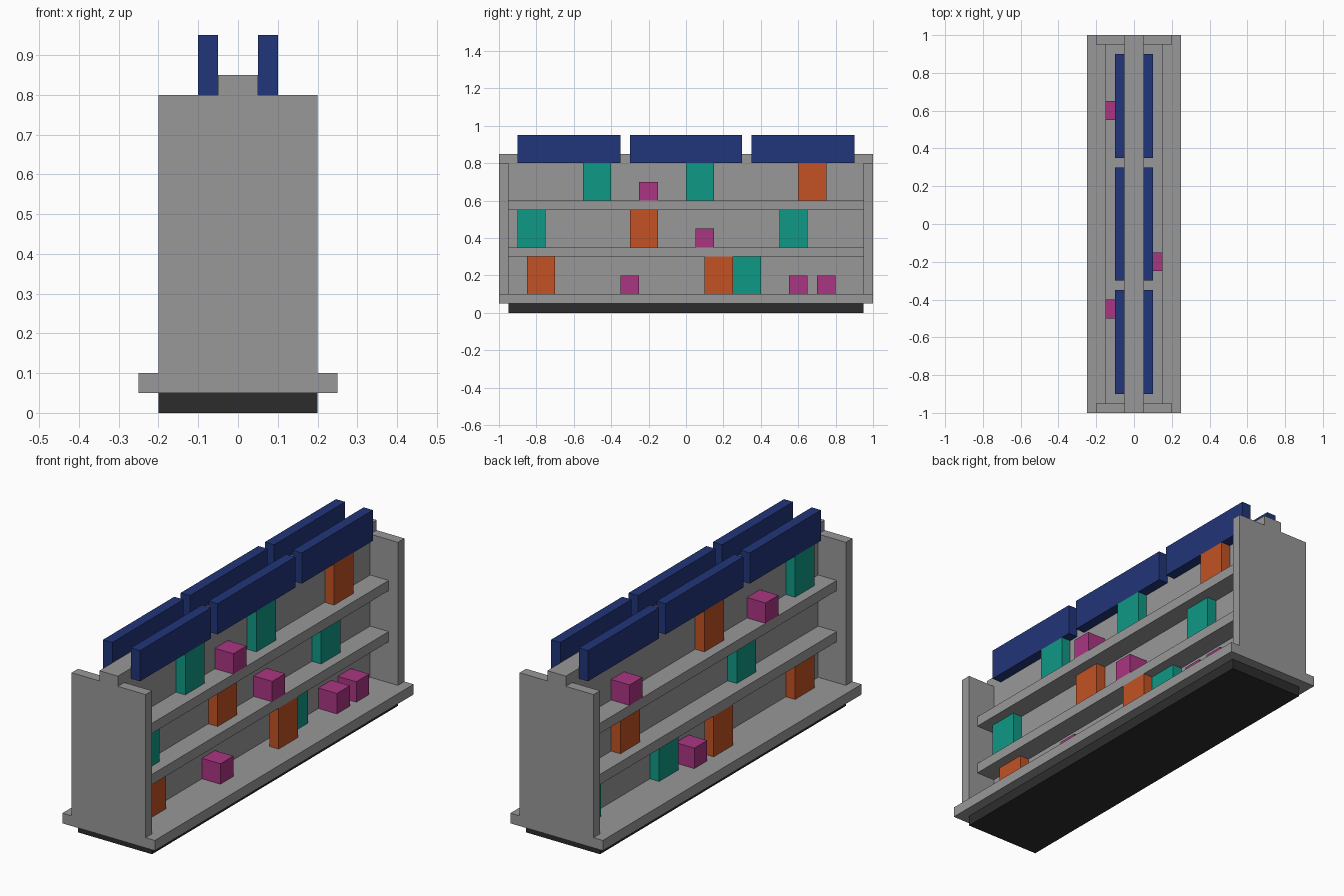
import bpy

cube = bpy.data.objects.get("Cube")
if cube:
    bpy.data.objects.remove(cube, do_unlink=True)


def material(name, rgb):
    """Flat colour from 0-255 display values, stored as linear."""
    lin = [((c / 255 + 0.055) / 1.055) ** 2.4 for c in rgb]
    m = bpy.data.materials.new(name)
    m.use_nodes = True
    m.diffuse_color = (*lin, 1)
    for node in m.node_tree.nodes:
        if node.type == 'BSDF_PRINCIPLED':
            node.inputs["Base Color"].default_value = (*lin, 1)
    return m


grey = material("shelf grey", (152, 152, 152))
black = material("plinth black", (44, 44, 44))
navy = material("sign navy", (33, 53, 122))
teal = material("teal", (15, 152, 133))
orange = material("orange", (194, 82, 35))
magenta = material("magenta", (170, 53, 130))


def box(name, x, y, z, mat):
    """Box from (min, max) ranges on each axis."""
    ranges = [sorted(r) for r in (x, y, z)]
    bpy.ops.mesh.primitive_cube_add(size=1, location=[(a + b) / 2 for a, b in ranges])
    ob = bpy.context.object
    ob.name = name
    ob.scale = [b - a for a, b in ranges]
    bpy.ops.object.transform_apply(location=False, rotation=False, scale=True)
    ob.data.materials.append(mat)
    return ob


# Base, centre wall and end panels
box("plinth", (-0.2, 0.2), (-0.95, 0.95), (0, 0.05), black)
box("base_deck", (-0.25, 0.25), (-1, 1), (0.05, 0.1), grey)
box("centre_wall", (-0.05, 0.05), (-1, 1), (0.1, 0.85), grey)
for end, s in (("front", -1), ("back", 1)):
    box(end + "_end_panel", (-0.2, 0.2), (s * 0.95, s), (0.1, 0.8), grey)

# Shelves and header signs on both sides
for side, s in (("left", 1), ("right", -1)):
    for level, z in (("lower", 0.3), ("upper", 0.55)):
        box(f"{side}_{level}_shelf", (s * 0.05, s * 0.15), (-0.95, 0.95), (z, z + 0.05), grey)
    for i, y in enumerate(((-0.9, -0.35), (-0.3, 0.3), (0.35, 0.9))):
        box(f"{side}_sign_{i + 1}", (s * 0.05, s * 0.1), y, (0.8, 0.95), navy)

# Goods: (kind, start along y, shelf height, gap from the wall)
KINDS = {  # colour, width, depth, height
    "teal_carton": (teal, 0.15, 0.05, 0.2),
    "orange_carton": (orange, 0.15, 0.05, 0.2),
    "small_box": (magenta, 0.1, 0.1, 0.1),
}
T, O, B = KINDS
LOW, MID, TOP = 0.1, 0.35, 0.6
left_goods = [
    (T, -0.55, TOP, 0), (B, -0.25, TOP, 0), (T, 0.0, TOP, 0), (O, 0.6, TOP, 0),
    (T, -0.9, MID, 0), (O, -0.3, MID, 0), (B, 0.05, MID, 0), (T, 0.5, MID, 0),
    (O, -0.85, LOW, 0), (B, -0.35, LOW, 0), (O, 0.1, LOW, 0.05), (T, 0.25, LOW, 0),
    (B, 0.55, LOW, 0), (B, 0.7, LOW, 0),
]
right_goods = [
    (T, -0.85, TOP, 0), (B, -0.5, TOP, 0), (O, -0.15, TOP, 0), (B, 0.55, TOP, 0),
    (T, -0.4, MID, 0), (O, 0.5, MID, 0),
    (O, -0.85, LOW, 0), (O, -0.15, LOW, 0.05), (B, 0.05, LOW, 0), (T, 0.2, LOW, 0),
    (T, 0.8, LOW, 0),
]
for side, s, goods in (("left", 1, left_goods), ("right", -1, right_goods)):
    for i, (kind, y, z, gap) in enumerate(goods):
        mat, w, d, h = KINDS[kind]
        x0 = 0.05 + gap
        box(f"{side}_{kind}_{i + 1}", (s * x0, s * (x0 + d)), (y, y + w), (z, z + h), mat)
